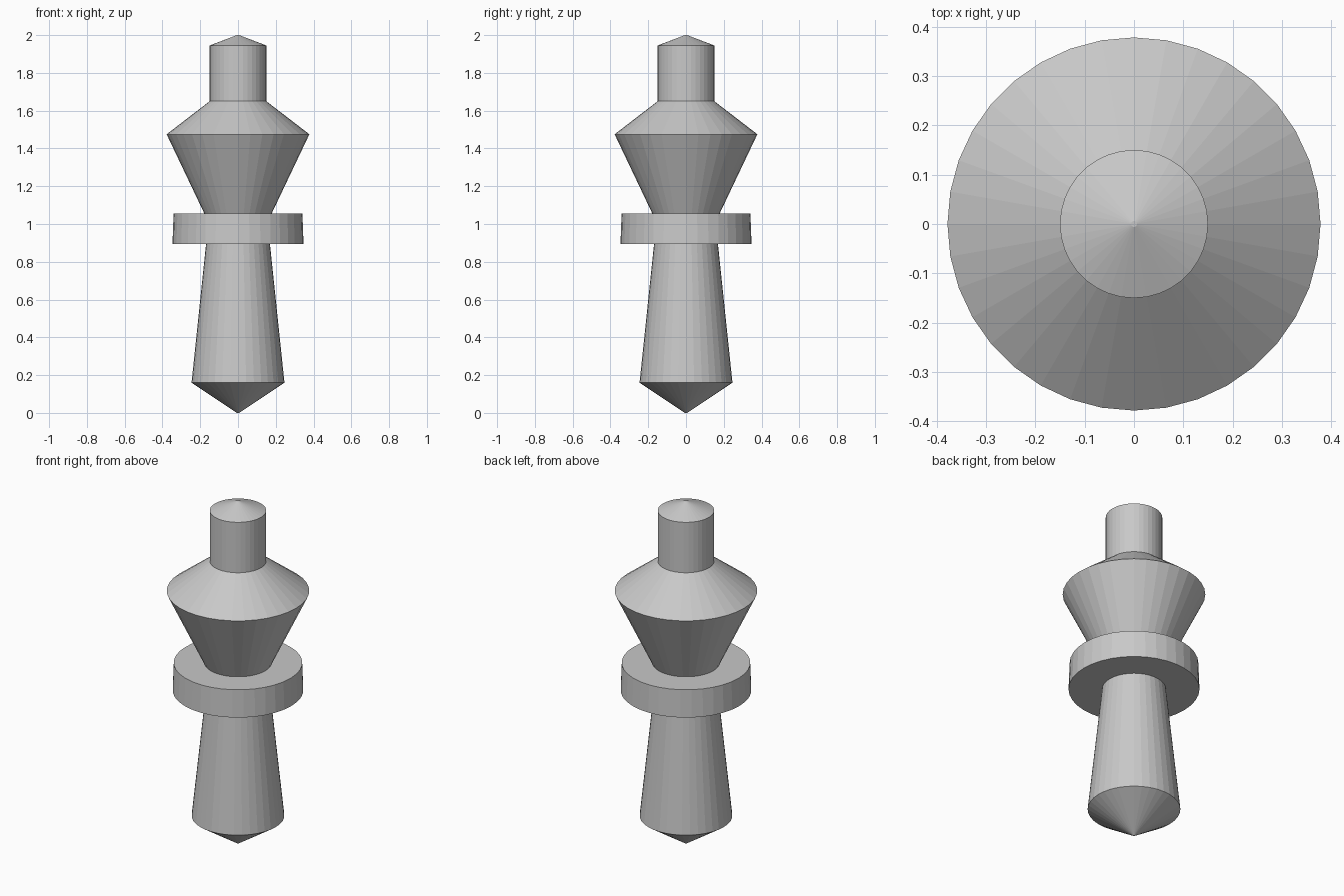
import bpy
import bmesh
from math import cos, sin, tau

SIDES = 36

cube = bpy.data.objects.get("Cube")
if cube:
    bpy.data.objects.remove(cube, do_unlink=True)

grey = bpy.data.materials.new("plain grey")
grey.use_nodes = True
colour = (0.58, 0.58, 0.58, 1)
grey.diffuse_color = colour
grey.node_tree.nodes["Principled BSDF"].inputs["Base Color"].default_value = colour


def lathe(name, profile, cap_start=False, cap_end=False):
    """Turn a list of (radius, height) points, bottom to top, about z."""
    bm = bmesh.new()
    angles = [tau * i / SIDES for i in range(SIDES)]
    rings = [[bm.verts.new((r * cos(a), r * sin(a), z)) for a in angles]
             for r, z in profile]
    for low, high in zip(rings, rings[1:]):
        for i in range(SIDES):
            j = (i + 1) % SIDES
            bm.faces.new((low[i], low[j], high[j], high[i]))
    if cap_start:
        bm.faces.new(rings[0][::-1])
    if cap_end:
        bm.faces.new(rings[-1])
    mesh = bpy.data.meshes.new(name)
    bm.to_mesh(mesh)
    bm.free()
    mesh.materials.append(grey)
    obj = bpy.data.objects.new(name, mesh)
    bpy.context.collection.objects.link(obj)
    return obj


# Pointed foot and tapering shaft
lathe("lower_shaft", [(0.006, 0), (0.246, 0.16), (0.169, 0.895)], cap_start=True)

# Wide collar, with flat rims reaching in to the shaft and the body
lathe("collar", [(0.169, 0.895), (0.347, 0.895), (0.341, 1.055), (0.178, 1.055)])

# Flared body with sloping shoulder
lathe("upper_body", [(0.178, 1.055), (0.378, 1.475), (0.15, 1.65)])

# Straight neck with a shallow conical tip
lathe("neck", [(0.15, 1.65), (0.15, 1.945), (0.006, 2)], cap_end=True)
